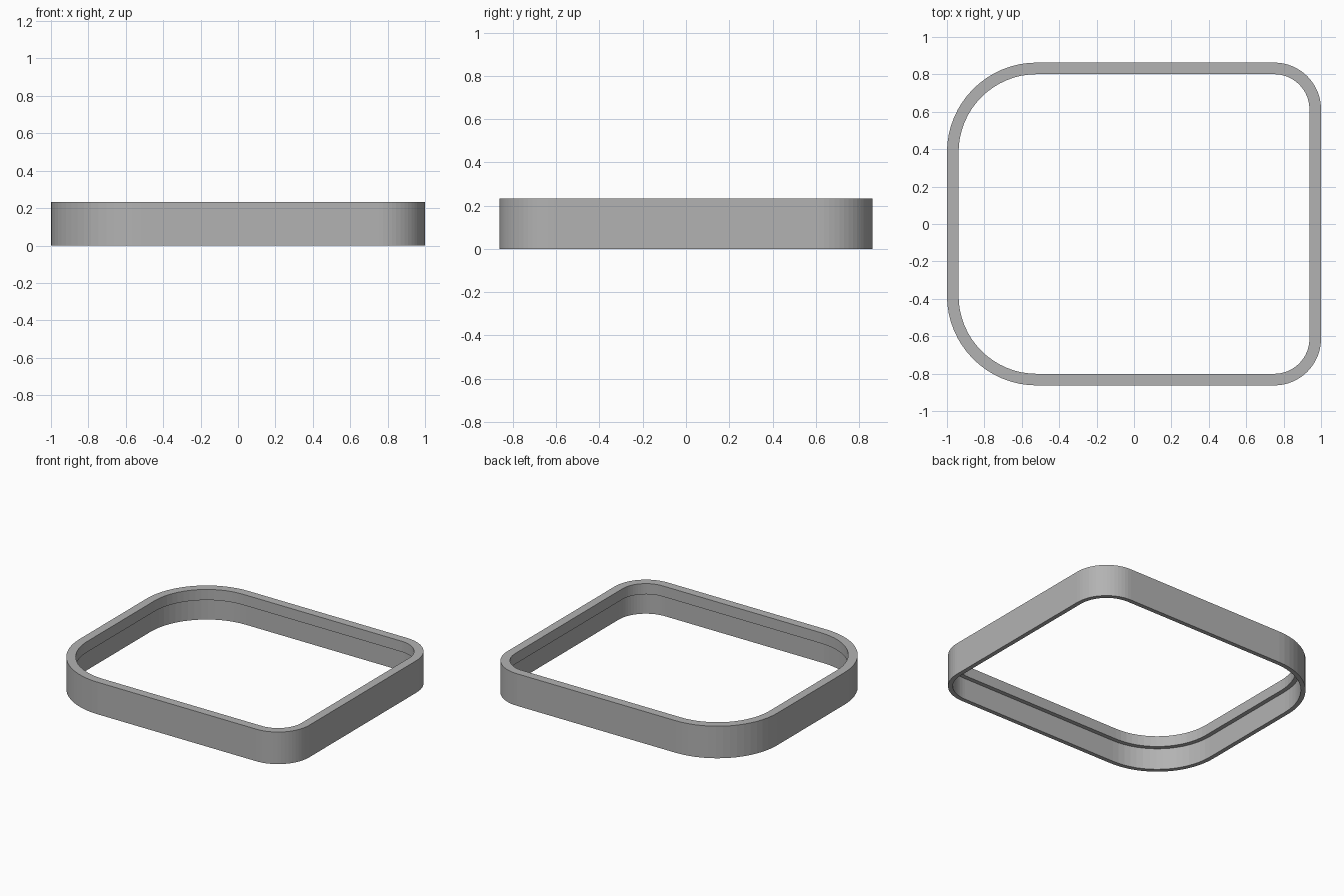
import bpy, bmesh
from math import sin, cos, pi

cube = bpy.data.objects.get("Cube")
if cube:
    bpy.data.objects.remove(cube)

HALF_X, HALF_Y, HEIGHT = 1.0, 0.863, 0.232
BIG_R, SMALL_R = 0.48, 0.25
LIP, WALL, STEP_Z = 0.062, 0.031, 0.155
SEGMENTS = 16

grey = bpy.data.materials.new("plain grey")
grey.use_nodes = True
colour = (0.45, 0.45, 0.45, 1)
grey.diffuse_color = colour
grey.node_tree.nodes["Principled BSDF"].inputs["Base Color"].default_value = colour


def outline(inset):
    """Rounded rectangle with two corner sizes, moved inwards by inset."""
    points = []
    corners = [(1, 1, SMALL_R), (-1, 1, BIG_R), (-1, -1, BIG_R), (1, -1, SMALL_R)]
    for quarter, (sx, sy, r) in enumerate(corners):
        cx, cy = sx * (HALF_X - r), sy * (HALF_Y - r)
        for i in range(SEGMENTS + 1):
            a = (quarter + i / SEGMENTS) * pi / 2
            points.append((cx + (r - inset) * cos(a), cy + (r - inset) * sin(a)))
    return points


# Wall section: thin skirt below, thicker lip above
section = [(0, 0), (0, HEIGHT), (LIP, HEIGHT), (LIP, STEP_Z), (WALL, STEP_Z), (WALL, 0)]

bm = bmesh.new()
rings = [[bm.verts.new((x, y, z)) for x, y in outline(inset)] for inset, z in section]
for k, ring in enumerate(rings):
    other = rings[(k + 1) % len(rings)]
    for i in range(len(ring)):
        j = (i + 1) % len(ring)
        bm.faces.new((ring[i], ring[j], other[j], other[i]))
bmesh.ops.recalc_face_normals(bm, faces=bm.faces)

mesh = bpy.data.meshes.new("stepped_frame")
bm.to_mesh(mesh)
bm.free()
mesh.materials.append(grey)
frame = bpy.data.objects.new("stepped_frame", mesh)
bpy.context.collection.objects.link(frame)
